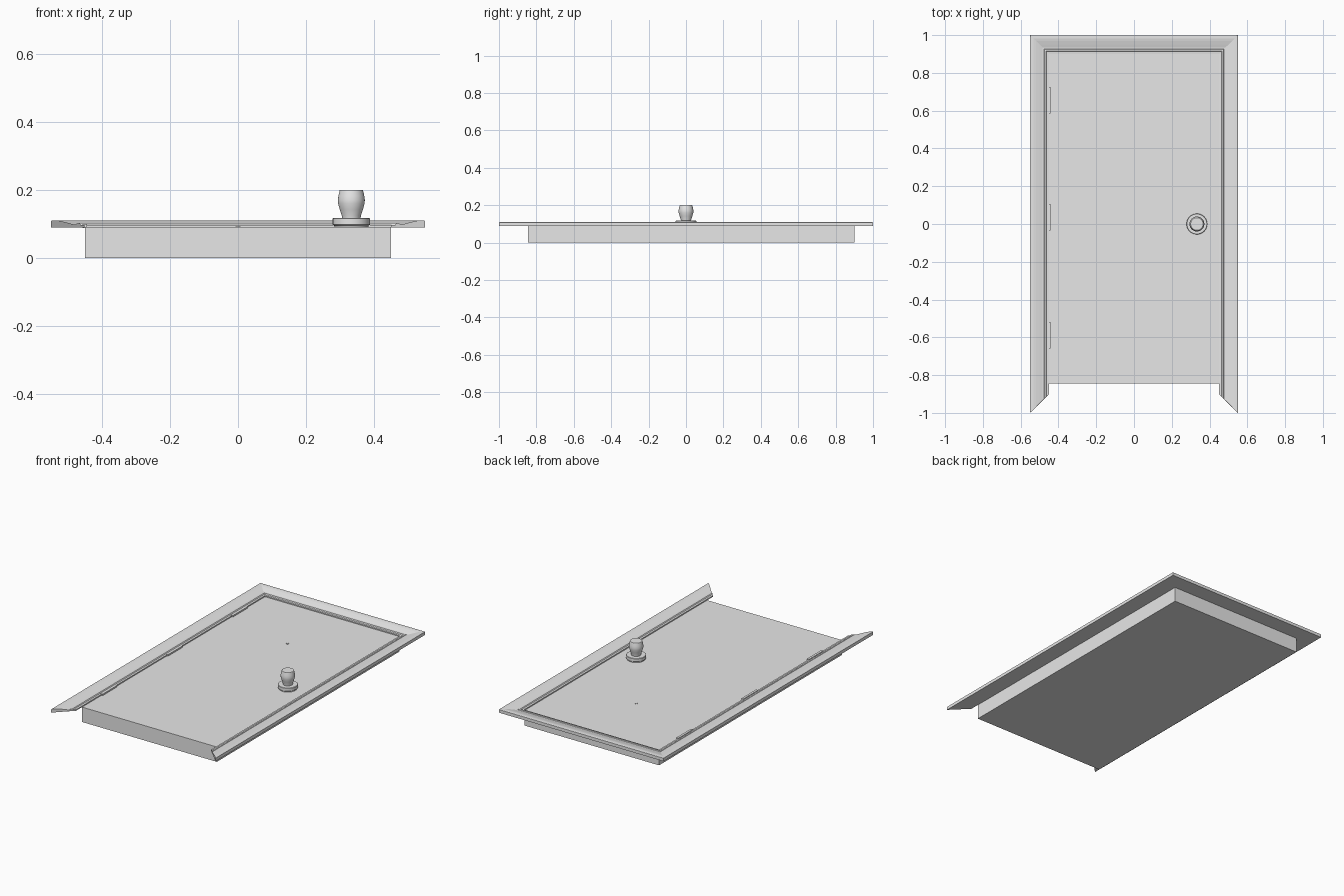
import bpy, bmesh, math
from mathutils import Matrix

if "Cube" in bpy.data.objects:
    bpy.data.objects.remove(bpy.data.objects["Cube"])

grey = bpy.data.materials.new("plain_grey")
grey.diffuse_color = (0.8, 0.8, 0.8, 1)
grey.use_nodes = True
grey.node_tree.nodes["Principled BSDF"].inputs["Base Color"].default_value = grey.diffuse_color


def finish(name, bm, smooth=False):
    bmesh.ops.recalc_face_normals(bm, faces=bm.faces)
    mesh = bpy.data.meshes.new(name)
    bm.to_mesh(mesh)
    bm.free()
    mesh.materials.append(grey)
    ob = bpy.data.objects.new(name, mesh)
    bpy.context.collection.objects.link(ob)
    if smooth:
        bpy.ops.object.select_all(action='DESELECT')
        ob.select_set(True)
        bpy.context.view_layer.objects.active = ob
        bpy.ops.object.shade_smooth_by_angle(angle=math.radians(30))
    return ob


def box(name, x0, x1, y0, y1, z0, z1):
    bm = bmesh.new()
    m = Matrix.Translation(((x0 + x1) / 2, (y0 + y1) / 2, (z0 + z1) / 2))
    m = m @ Matrix.Diagonal((x1 - x0, y1 - y0, z1 - z0, 1))
    bmesh.ops.create_cube(bm, size=1, matrix=m)
    return finish(name, bm)


def lathe(name, x, y, profile, n=32):
    """Solid of revolution about z from (radius, height) points."""
    bm = bmesh.new()
    rings = [[bm.verts.new((x + r * math.cos(2 * math.pi * i / n),
                            y + r * math.sin(2 * math.pi * i / n), z))
              for i in range(n)] for r, z in profile]
    for a, b in zip(rings, rings[1:]):
        for i in range(n):
            j = (i + 1) % n
            bm.faces.new((a[i], a[j], b[j], b[i]))
    bm.faces.new(rings[0])
    bm.faces.new(rings[-1])
    return finish(name, bm, True)


# Door slab
box("door_slab", -0.45, 0.45, -0.845, 0.9, 0, 0.09)

# Casing: moulded profile (inset, height) swept round three sides with mitres
profile = [(0, 0.089), (0, 0.108), (0.004, 0.11), (0.018, 0.11), (0.03, 0.108),
           (0.05, 0.103), (0.066, 0.0985), (0.074, 0.098), (0.076, 0.101),
           (0.084, 0.102), (0.088, 0.097), (0.099, 0.096), (0.099, 0.089)]
corners = [(-0.55, -1, 1, 1), (-0.55, 1, 1, -1), (0.55, 1, -1, -1), (0.55, -1, -1, 1)]
bm = bmesh.new()
sections = [[bm.verts.new((x + d * dx, y + d * dy, z)) for d, z in profile]
            for x, y, dx, dy in corners]
for a, b in zip(sections, sections[1:]):
    for i in range(len(profile)):
        j = (i + 1) % len(profile)
        bm.faces.new((a[i], a[j], b[j], b[i]))
bm.faces.new(sections[0])
bm.faces.new(sections[-1])
finish("door_casing", bm)

# Hinges along the left edge
for i, y in enumerate((0.655, 0.035, -0.59)):
    box(f"hinge_{i + 1}", -0.457, -0.443, y - 0.07, y + 0.07, 0.088, 0.099)

# Knob with its round base plate
lathe("knob_base", 0.333, 0, [(0.05, 0.089), (0.05, 0.094), (0.055, 0.098),
                              (0.055, 0.115), (0.053, 0.117), (0.03, 0.117)])
lathe("knob", 0.333, 0, [(0.027, 0.115), (0.028, 0.124), (0.034, 0.142), (0.039, 0.16),
                         (0.0395, 0.17), (0.038, 0.182), (0.034, 0.199), (0.033, 0.2)])

# Peephole
lathe("peephole", 0, 0.473, [(0.008, 0.089), (0.008, 0.092), (0.005, 0.092), (0.005, 0.0905)], 16)
